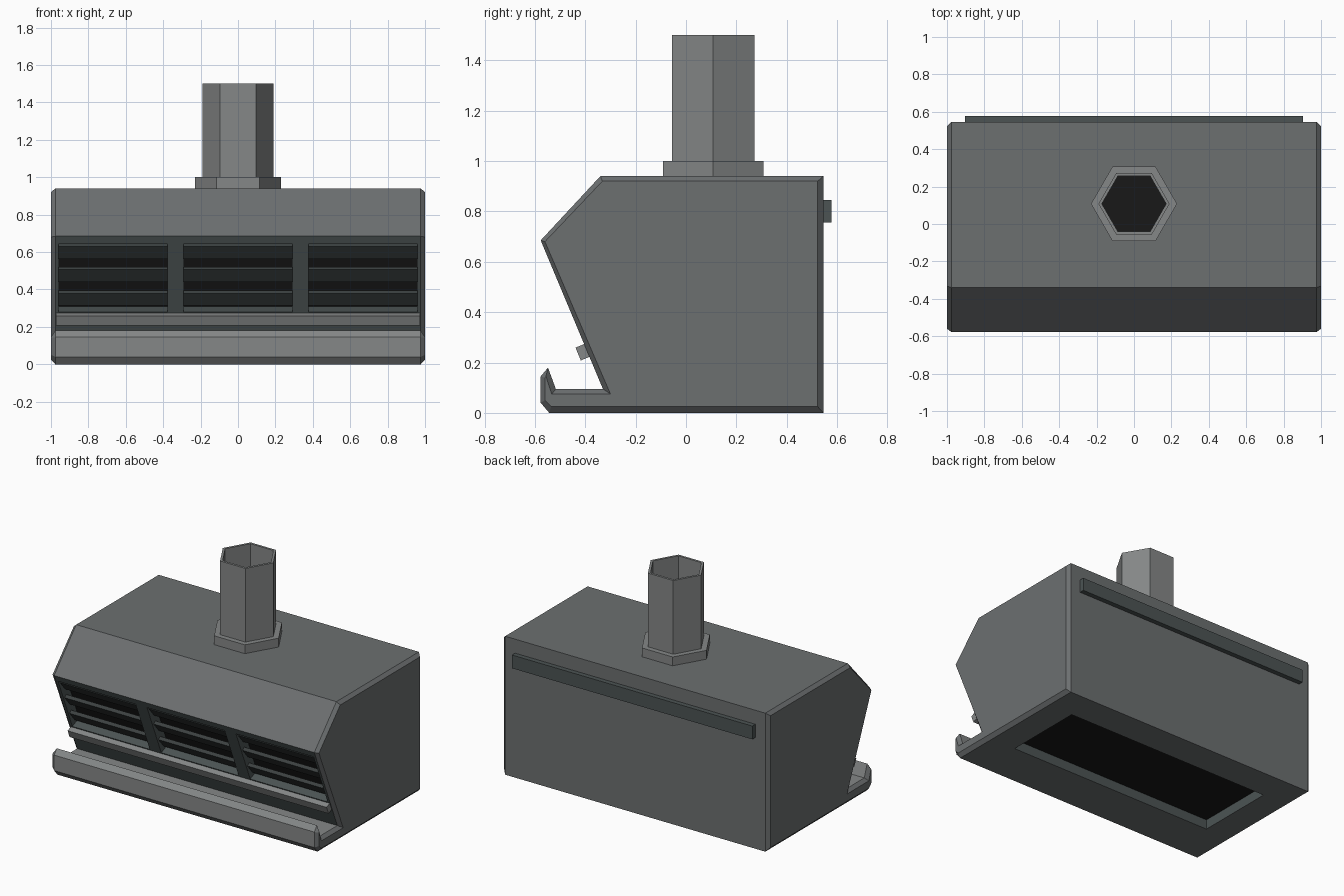
import bpy, bmesh, math
from mathutils import Matrix, Vector

if "Cube" in bpy.data.objects:
    bpy.data.objects.remove(bpy.data.objects["Cube"])

TILT = math.atan2(0.245, 0.59)          # lean of the intake face


def material(name, r, g, b):
    m = bpy.data.materials.new(name)
    m.diffuse_color = (r, g, b, 1)
    m.use_nodes = True
    m.node_tree.nodes["Principled BSDF"].inputs["Base Color"].default_value = m.diffuse_color
    return m


painted = material("painted_grey", 0.150, 0.160, 0.163)
light = material("light_steel", 0.235, 0.245, 0.245)
dark = material("dark_trim", 0.072, 0.088, 0.088)
slat = material("slat_grey", 0.044, 0.052, 0.052)
black = material("dark_interior", 0.009, 0.009, 0.009)


def make(name, bm, *mats):
    bmesh.ops.recalc_face_normals(bm, faces=bm.faces)
    me = bpy.data.meshes.new(name)
    bm.to_mesh(me)
    bm.free()
    ob = bpy.data.objects.new(name, me)
    bpy.context.scene.collection.objects.link(ob)
    for m in mats:
        me.materials.append(m)
    return ob


def box(name, center, size, rot, mat):
    bm = bmesh.new()
    m = (Matrix.Translation(center) @ Matrix.Rotation(rot, 4, 'X')
         @ Matrix.Diagonal((*size, 1)))
    bmesh.ops.create_cube(bm, size=1, matrix=m)
    return make(name, bm, mat)


def on_face(x, z, depth=0.0):
    """Point on the leaning intake face, pushed inward by depth."""
    y = -0.575 + (0.685 - z) * 0.245 / 0.59
    return Vector((x, y + depth * math.cos(TILT), z + depth * math.sin(TILT)))


def loft(name, rings, *mats, closed=False):
    """Skin a list of equal-length rings, capping the ends unless closed."""
    bm = bmesh.new()
    vs = [[bm.verts.new(p) for p in r] for r in rings]
    n = len(vs[0])
    pairs = list(zip(vs, vs[1:])) + ([(vs[-1], vs[0])] if closed else [])
    for a, b in pairs:
        for i in range(n):
            j = (i + 1) % n
            bm.faces.new((a[i], a[j], b[j], b[i]))
    if not closed:
        bm.faces.new(vs[0])
        bm.faces.new(vs[-1])
    return make(name, bm, *mats)


def hexagon(r, z):
    return [(r * math.cos(i * math.pi / 3), 0.108 + r * math.sin(i * math.pi / 3), z)
            for i in range(6)]


# Hood body: side profile with a drip tray, chamfered at both ends
outer = [(0.545, 0), (0.545, 0.94), (-0.34, 0.94), (-0.577, 0.685), (-0.33, 0.095),
         (-0.517, 0.095), (-0.548, 0.18), (-0.577, 0.145), (-0.577, 0.04), (-0.543, 0)]
inner = [(0.523, 0.025), (0.523, 0.92), (-0.332, 0.92), (-0.56, 0.68), (-0.30, 0.075),
         (-0.533, 0.075), (-0.556, 0.145), (-0.56, 0.14), (-0.56, 0.05), (-0.535, 0.025)]
body = loft("hood_body", [[(x, y, z) for y, z in prof] for x, prof in
                          ((-1, inner), (-0.977, outer), (0.977, outer), (1, inner))],
            painted, light, dark)

# Recesses: three intake windows and the underside outlet
cutters = []
for x in (-0.668, 0, 0.668):
    cutters.append(box("window_cutter", on_face(x, 0.4625), (0.582, 0.16, 0.395), TILT, painted))
cutters.append(box("outlet_cutter", (0, 0.05, 0), (1.58, 0.56, 0.14), 0, painted))
for c in cutters:
    c.hide_render = True
    mod = body.modifiers.new("cut", 'BOOLEAN')
    mod.operation = 'DIFFERENCE'
    mod.solver = 'EXACT'
    mod.object = c
bpy.context.view_layer.objects.active = body
body.select_set(True)
for mod in list(body.modifiers):
    bpy.ops.object.modifier_apply(modifier=mod.name)
for c in cutters:
    bpy.data.objects.remove(c, do_unlink=True)

# Paint the body: dark intake face and recess walls, light drip tray
for p in body.data.polygons:
    c, n = p.center, p.normal
    intake = n.y < -0.8 and n.z < -0.2
    window_wall = 0.2 < c.z < 0.67 and c.y < -0.2
    outlet_wall = 0.01 < c.z < 0.08 and -0.25 < c.y < 0.35
    p.material_index = 0
    if abs(c.x) < 0.97:
        if intake or window_wall or outlet_wall:
            p.material_index = 2
        elif c.y < -0.4 and c.z < 0.2:
            p.material_index = 1

# Dark backing and louvre slats in each window
for x in (-0.668, 0, 0.668):
    box("window_backing", on_face(x, 0.4625, 0.079), (0.58, 0.006, 0.393), TILT, black)
    for z in (0.603, 0.48, 0.354):
        box("louvre_slat", on_face(x, z - 0.013, 0.035), (0.582, 0.024, 0.087),
            TILT + math.radians(18), slat)
box("outlet_backing", (0, 0.05, 0.069), (1.578, 0.558, 0.006), 0, black)

# Rail under the windows and hanging bar on the back
box("front_rail", on_face(0, 0.248, -0.015), (1.945, 0.045, 0.055), TILT, light)
box("back_bar", (0, 0.558, 0.80), (1.805, 0.04, 0.09), 0, dark)

# Hexagonal exhaust pipe with collar
loft("pipe_collar", [hexagon(0.23, 0.935), hexagon(0.23, 1.0),
                     hexagon(0.172, 1.0), hexagon(0.172, 0.935)], light, closed=True)
loft("exhaust_pipe", [hexagon(0.19, 0.96), hexagon(0.19, 1.5),
                      hexagon(0.172, 1.5), hexagon(0.172, 0.96)], light, closed=True)
loft("pipe_interior", [hexagon(0.172, 0.935), hexagon(0.172, 0.95)], black)
